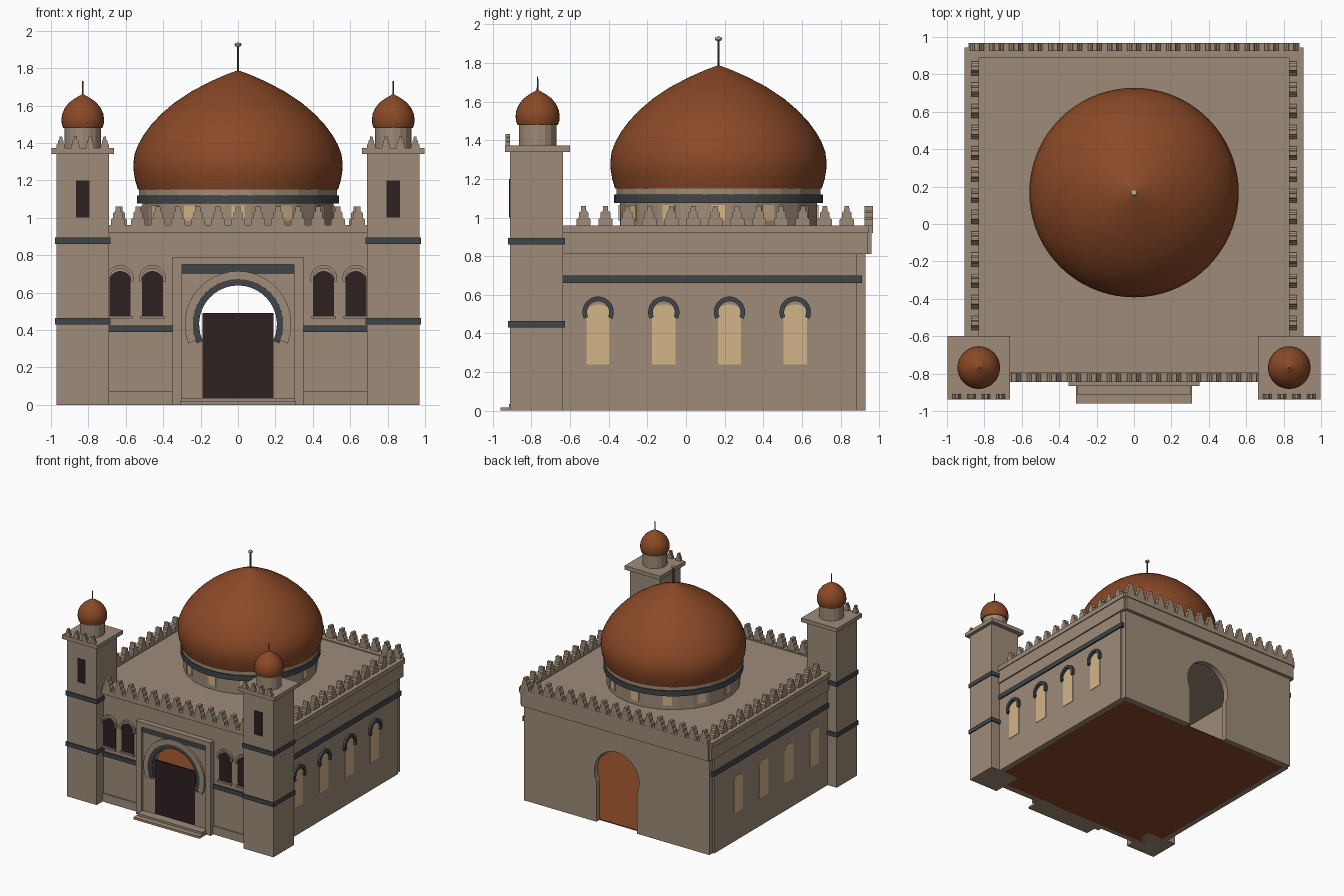
import bpy, bmesh, math
from mathutils import Vector

if "Cube" in bpy.data.objects:
    bpy.data.objects.remove(bpy.data.objects["Cube"])


def material(name, rgb):
    m = bpy.data.materials.new(name)
    m.diffuse_color = (*rgb, 1)
    m.use_nodes = True
    m.node_tree.nodes["Principled BSDF"].inputs["Base Color"].default_value = m.diffuse_color
    return m


STONE = material("tan_stone", (0.34, 0.26, 0.19))
COPPER = material("copper_brown", (0.255, 0.066, 0.02))
SLATE = material("dark_slate", (0.052, 0.060, 0.064))
DARK = material("dark_wood", (0.026, 0.015, 0.015))
CREAM = material("cream_glass", (0.65, 0.46, 0.25))
ROD = material("rod_bronze", (0.12, 0.08, 0.05))


def finish(bm, name, mat, smooth=False):
    bmesh.ops.recalc_face_normals(bm, faces=bm.faces[:])
    me = bpy.data.meshes.new(name)
    bm.to_mesh(me)
    bm.free()
    me.materials.append(mat)
    ob = bpy.data.objects.new(name, me)
    bpy.context.collection.objects.link(ob)
    if smooth:
        bpy.ops.object.select_all(action='DESELECT')
        ob.select_set(True)
        bpy.context.view_layer.objects.active = ob
        bpy.ops.object.shade_smooth_by_angle(angle=math.radians(35))
    return ob


def extrude_into(bm, pts, d0, d1, axis):
    """Extrude a (u, z) outline from d0 to d1 along the given axis."""
    f = (lambda u, z: (u, d0, z)) if axis == 'y' else (lambda u, z: (d0, u, z))
    face = bm.faces.new([bm.verts.new(f(u, z)) for u, z in pts])
    ext = bmesh.ops.extrude_face_region(bm, geom=[face])
    move = Vector((0, d1 - d0, 0) if axis == 'y' else (d1 - d0, 0, 0))
    verts = [g for g in ext['geom'] if isinstance(g, bmesh.types.BMVert)]
    bmesh.ops.translate(bm, vec=move, verts=verts)


def plate(name, pts, d0, d1, mat, axis='y'):
    bm = bmesh.new()
    extrude_into(bm, pts, d0, d1, axis)
    return finish(bm, name, mat)


def box(name, x0, x1, y0, y1, z0, z1, mat=STONE):
    return plate(name, [(x0, z0), (x1, z0), (x1, z1), (x0, z1)], y0, y1, mat)


def lathe(name, profile, cx, cy, mat, n=64, smooth=True, turn=0.0):
    bm = bmesh.new()
    rings = []
    for r, z in profile:
        if r < 1e-4:
            rings.append([bm.verts.new((cx, cy, z))])
        else:
            rings.append([bm.verts.new((cx + r * math.cos(turn + 2 * math.pi * i / n),
                                        cy + r * math.sin(turn + 2 * math.pi * i / n), z))
                          for i in range(n)])
    for a, b in zip(rings, rings[1:]):
        for i in range(n):
            j = (i + 1) % n
            q = [a[i % len(a)], a[j % len(a)], b[j % len(b)], b[i % len(b)]]
            bm.faces.new(list(dict.fromkeys(q)))
    for ring in (rings[0], rings[-1]):
        if len(ring) > 2:
            bm.faces.new(ring)
    return finish(bm, name, mat, smooth)


def arc(cu, cz, r, a0, a1, n=24):
    return [(cu + r * math.cos(math.radians(a0 + (a1 - a0) * i / n)),
             cz + r * math.sin(math.radians(a0 + (a1 - a0) * i / n))) for i in range(n + 1)]


def arch_ring(name, cu, cz, r0, r1, low, d0, d1, mat, axis='y'):
    pts = arc(cu, cz, r1, -low, 180 + low) + arc(cu, cz, r0, 180 + low, -low)
    return plate(name, pts, d0, d1, mat, axis)


def keyhole_wall(name, half, z0, z1, y0, y1):
    """Wall with a horseshoe-arched doorway rising from its base."""
    pts = [(-half, z0), (-half, z1), (half, z1), (half, z0), (0.19, z0), (0.19, 0.335)]
    pts += arc(0, 0.43, 0.21, -25, 205, 36) + [(-0.19, 0.335), (-0.19, z0)]
    return plate(name, pts, y0, y1, STONE)


def merlons(name, centres, d0, d1, z, axis='y', s=1.0):
    half = [(0.037, 0), (0.037, 0.03), (0.025, 0.04), (0.025, 0.065), (0.014, 0.075), (0.012, 0.1)]
    bm = bmesh.new()
    for c in centres:
        pts = [(c + s * u, z + s * h) for u, h in half]
        pts += [(c - s * u, z + s * h) for u, h in reversed(half)]
        extrude_into(bm, pts, d0, d1, axis)
    return finish(bm, name, STONE)


# Hall: floor, walls, roof
box("floor", -0.84, 0.84, -0.79, 0.89, 0, 0.008, COPPER)
box("roof", -0.88, 0.88, -0.82, 0.94, 0.90, 0.95)
keyhole_wall("front_wall", 0.88, 0, 0.92, -0.82, -0.78)
keyhole_wall("back_wall", 0.87, 0, 0.92, 0.88, 0.93)
for s, side in ((-1, "left"), (1, "right")):
    xs = lambda a, b: sorted((s * a, s * b))
    box(side + "_wall", *xs(0.83, 0.885), -0.80, 0.885, 0, 0.92)
    box(side + "_frieze", *xs(0.84, 0.897), -0.70, 0.94, 0.81, 0.92)
    box(side + "_parapet", *xs(0.83, 0.905), -0.70, 0.945, 0.92, 0.96)
    box(side + "_wall_band", *xs(0.87, 0.897), -0.65, 0.91, 0.66, 0.70, SLATE)
    merlons(side + "_merlons", [-0.53 + 0.1135 * i for i in range(13)],
            s * 0.83, s * 0.872, 0.96, 'x')
    # Lit side windows, hooded on the right wall
    for c in (-0.455, -0.115, 0.225, 0.565):
        top = [(c + 0.06 * math.cos(math.pi * i / 10), 0.515 + 0.035 * math.sin(math.pi * i / 10))
               for i in range(11)]
        plate(side + "_window", [(c - 0.06, 0.24), (c + 0.06, 0.24)] + top,
              s * 0.882, s * 0.889, CREAM, 'x')
        if s > 0:
            arch_ring("window_hood", c, 0.51, 0.057, 0.081, 25, 0.88, 0.905, SLATE, 'x')
box("front_parapet", -0.70, 0.70, -0.845, -0.79, 0.92, 0.96)
merlons("front_merlons", [0.107 * i for i in range(-6, 7)], -0.845, -0.80, 0.96)
box("back_frieze", -0.88, 0.88, 0.92, 0.96, 0.81, 0.92)
box("back_parapet", -0.885, 0.885, 0.89, 0.968, 0.92, 0.96)
merlons("back_merlons", [0.105 * i for i in range(-8, 9)], 0.925, 0.967, 0.96)

# Entrance portal
plate("portal_frame", [(-0.35, 0), (-0.35, 0.79), (0.35, 0.79), (0.35, 0),
                       (0.30, 0), (0.30, 0.75), (-0.30, 0.75), (-0.30, 0)], -0.867, -0.81, STONE)
keyhole_wall("portal_panel", 0.30, 0, 0.75, -0.845, -0.815)
box("portal_band", -0.30, 0.30, -0.852, -0.84, 0.70, 0.75, SLATE)
arch_ring("portal_arch_inner", 0, 0.43, 0.208, 0.242, 25, -0.858, -0.83, SLATE)
arch_ring("portal_arch_outer", 0, 0.43, 0.242, 0.285, 21, -0.862, -0.83, STONE)
box("door", -0.19, 0.19, -0.84, -0.825, 0.03, 0.49, DARK)
box("upper_step", -0.305, 0.305, -0.915, -0.79, 0, 0.035)
box("lower_step", -0.31, 0.31, -0.96, -0.85, 0, 0.018)

# Front wall trim and paired windows
for s in (-1, 1):
    x0, x1 = sorted((s * 0.35, s * 0.70))
    box("front_plinth", x0, x1, -0.832, -0.80, 0, 0.07)
    box("front_band", x0, x1, -0.835, -0.81, 0.39, 0.425, SLATE)
    for c in (s * 0.63, s * 0.458):
        pts = [(c - 0.056, 0.475), (c + 0.056, 0.475)]
        pts += [(c + 0.056, 0.66)] + arc(c, 0.655, 0.06, 20, 160, 12) + [(c - 0.056, 0.66)]
        plate("front_window", pts, -0.826, -0.818, DARK)
        arch_ring("front_window_hood", c, 0.675, 0.055, 0.072, 15, -0.838, -0.815, STONE)
        box("front_window_sill", c - 0.065, c + 0.065, -0.84, -0.81, 0.46, 0.475)

# Corner towers
for s, side in ((-1, "left"), (1, "right")):
    c = s * 0.83
    box(side + "_tower", c - 0.14, c + 0.14, -0.91, -0.637, 0, 1.345)
    box(side + "_tower_cap", c - 0.168, c + 0.168, -0.937, -0.60, 1.34, 1.373)
    for z in (0.43, 0.86):
        box(side + "_tower_band", c - 0.148, c + 0.148, -0.92, -0.627, z, z + 0.035, SLATE)
    box(side + "_tower_window", c - 0.037, c + 0.037, -0.916, -0.908, 1.0, 1.2, DARK)
    merlons(side + "_tower_merlons", [c + 0.078 * (i - 1.5) for i in range(4)],
            -0.935, -0.91, 1.373, s=0.6)
    lathe(side + "_turret", [(0.097, 1.37), (0.097, 1.49)], c, -0.768, STONE, 16, False)
    lathe(side + "_small_dome", [(0.105, 1.48), (0.112, 1.50), (0.114, 1.525), (0.11, 1.555),
                                 (0.097, 1.585), (0.074, 1.615), (0.04, 1.64), (0.015, 1.653),
                                 (0, 1.664)], c, -0.768, COPPER, 32)
    lathe(side + "_spike", [(0.005, 1.65), (0.003, 1.73)], c, -0.768, ROD, 8)

# Central drum with twelve small lit windows
CY = 0.168
lathe("drum", [(0.515, 0.94), (0.515, 1.08)], 0, CY, STONE, 24, False, math.radians(7.5))
lathe("drum_band", [(0.54, 1.075), (0.54, 1.12)], 0, CY, SLATE, 48)
lathe("drum_collar", [(0.533, 1.12), (0.533, 1.155)], 0, CY, STONE, 24, False, math.radians(7.5))
for k in range(12):
    pane = box("drum_window", -0.035, 0.035, -0.517, -0.508, 0.985, 1.065, CREAM)
    pane.location = (0, CY, 0)
    pane.rotation_euler = (0, 0, math.radians(30 * k))

# Main dome and finial
lathe("main_dome", [(0.535, 1.15), (0.55, 1.20), (0.558, 1.25), (0.56, 1.285), (0.553, 1.34),
                    (0.534, 1.39), (0.506, 1.44), (0.466, 1.495), (0.41, 1.555), (0.34, 1.615),
                    (0.25, 1.675), (0.155, 1.725), (0.065, 1.765), (0.01, 1.785), (0, 1.787)],
      0, CY, COPPER, 72)
lathe("finial_rod", [(0.006, 1.77), (0.006, 1.925)], 0, CY, ROD, 10)
lathe("finial_ball", [(0, 1.912), (0.014, 1.916), (0.02, 1.925), (0.014, 1.934), (0, 1.938)],
      0, CY, CREAM, 16)
